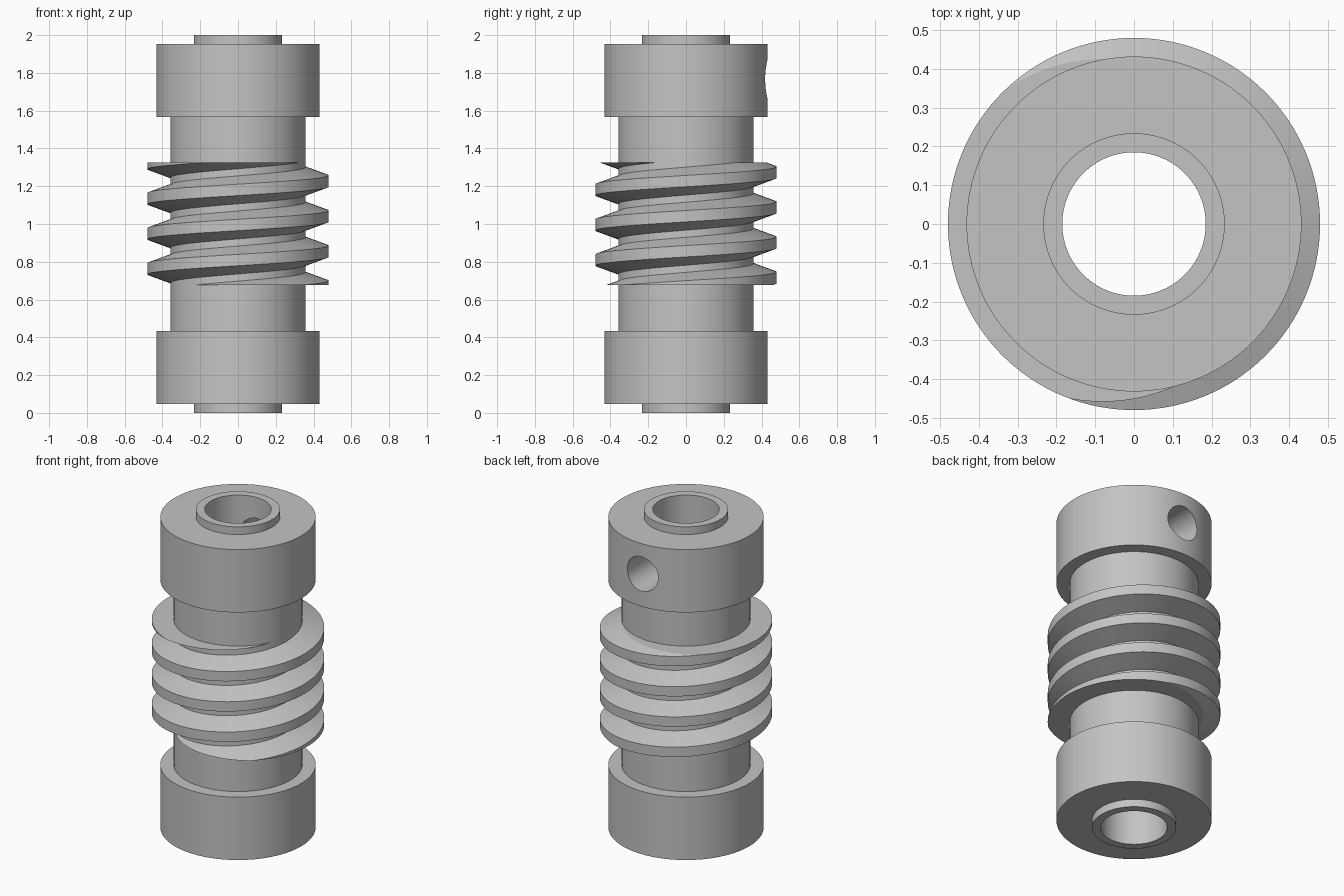
import bpy, bmesh, math
from mathutils import Vector

if "Cube" in bpy.data.objects:
    bpy.data.objects.remove(bpy.data.objects["Cube"])

# Single plain grey metal
steel = bpy.data.materials.new("grey_steel")
steel.use_nodes = True
grey = (0.55, 0.55, 0.55, 1)
steel.diffuse_color = grey
steel.node_tree.nodes["Principled BSDF"].inputs["Base Color"].default_value = grey

SEGS = 128
BORE, BOSS, HUB, ROOT, CREST = 0.185, 0.234, 0.432, 0.358, 0.48
PITCH, CREST_HALF, ROOT_HALF = 0.1857, 0.03, 0.074
THREAD_LOW, THREAD_HIGH = 0.676, 1.326


def finish(bm, name):
    """Turn a bmesh into an object with the shared material."""
    bmesh.ops.recalc_face_normals(bm, faces=bm.faces)
    mesh = bpy.data.meshes.new(name)
    bm.to_mesh(mesh)
    bm.free()
    obj = bpy.data.objects.new(name, mesh)
    bpy.context.collection.objects.link(obj)
    mesh.materials.append(steel)
    return obj


def smooth(obj):
    bpy.ops.object.select_all(action='DESELECT')
    obj.select_set(True)
    bpy.context.view_layer.objects.active = obj
    bpy.ops.object.shade_smooth_by_angle(angle=math.radians(15))


def sweep(bm, profile, steps, start, rise, closed):
    """Sweep a closed (radius, z) profile around z, rising per turn."""
    rings = []
    for i in range(steps if closed else steps + 1):
        turn = i / SEGS
        a = start + turn * math.tau
        rings.append([bm.verts.new((r * math.cos(a), r * math.sin(a), z + rise * turn))
                      for r, z in profile])
    n = len(profile)
    for i in range(steps):
        p, q = rings[i], rings[(i + 1) % len(rings)]
        for j in range(n):
            k = (j + 1) % n
            bm.faces.new((p[j], q[j], q[k], p[k]))
    if not closed:
        bm.faces.new(rings[0])
        bm.faces.new(rings[-1])


# Bored shaft with a hub and a small boss at each end
lower = [(BORE, 0), (BOSS, 0), (BOSS, 0.047), (HUB, 0.047), (HUB, 0.433), (ROOT, 0.433)]
upper = [(r, 2 - z) for r, z in reversed(lower)]
bm = bmesh.new()
sweep(bm, lower + upper, SEGS, 0, 0, True)
shaft = finish(bm, "shaft_with_hubs")

# Set screw hole through the back wall of the upper hub
bpy.ops.mesh.primitive_cylinder_add(vertices=64, radius=0.105, depth=0.5,
                                    location=(0, 0.35, 1.767),
                                    rotation=(math.pi / 2, 0, 0))
cutter = bpy.context.object
cutter.name = "screw_hole_cutter"
cutter.hide_render = True
hole = shaft.modifiers.new("screw_hole", 'BOOLEAN')
hole.object = cutter
hole.operation = 'DIFFERENCE'
hole.solver = 'EXACT'
bpy.context.view_layer.objects.active = shaft
bpy.ops.object.modifier_apply(modifier=hole.name)
bpy.data.objects.remove(cutter)
smooth(shaft)

# Helical thread, trimmed flat at both ends, its root sunk into the shaft
sink = 0.01
TURNS = 6
half = ROOT_HALF + sink * (ROOT_HALF - CREST_HALF) / (CREST - ROOT)
base = 0.995 - PITCH * TURNS / 2
section = [(ROOT - sink, base - half), (CREST, base - CREST_HALF),
           (CREST, base + CREST_HALF), (ROOT - sink, base + half)]
bm = bmesh.new()
sweep(bm, section, TURNS * SEGS, -math.pi / 2, PITCH, False)
for z, direction in ((THREAD_LOW, -1), (THREAD_HIGH, 1)):
    geom = bm.verts[:] + bm.edges[:] + bm.faces[:]
    cut = bmesh.ops.bisect_plane(bm, geom=geom, plane_co=Vector((0, 0, z)),
                                 plane_no=Vector((0, 0, direction)), clear_outer=True)
    rim = [e for e in cut["geom_cut"] if isinstance(e, bmesh.types.BMEdge)]
    bmesh.ops.holes_fill(bm, edges=rim, sides=0)
thread = finish(bm, "worm_thread")
smooth(thread)
